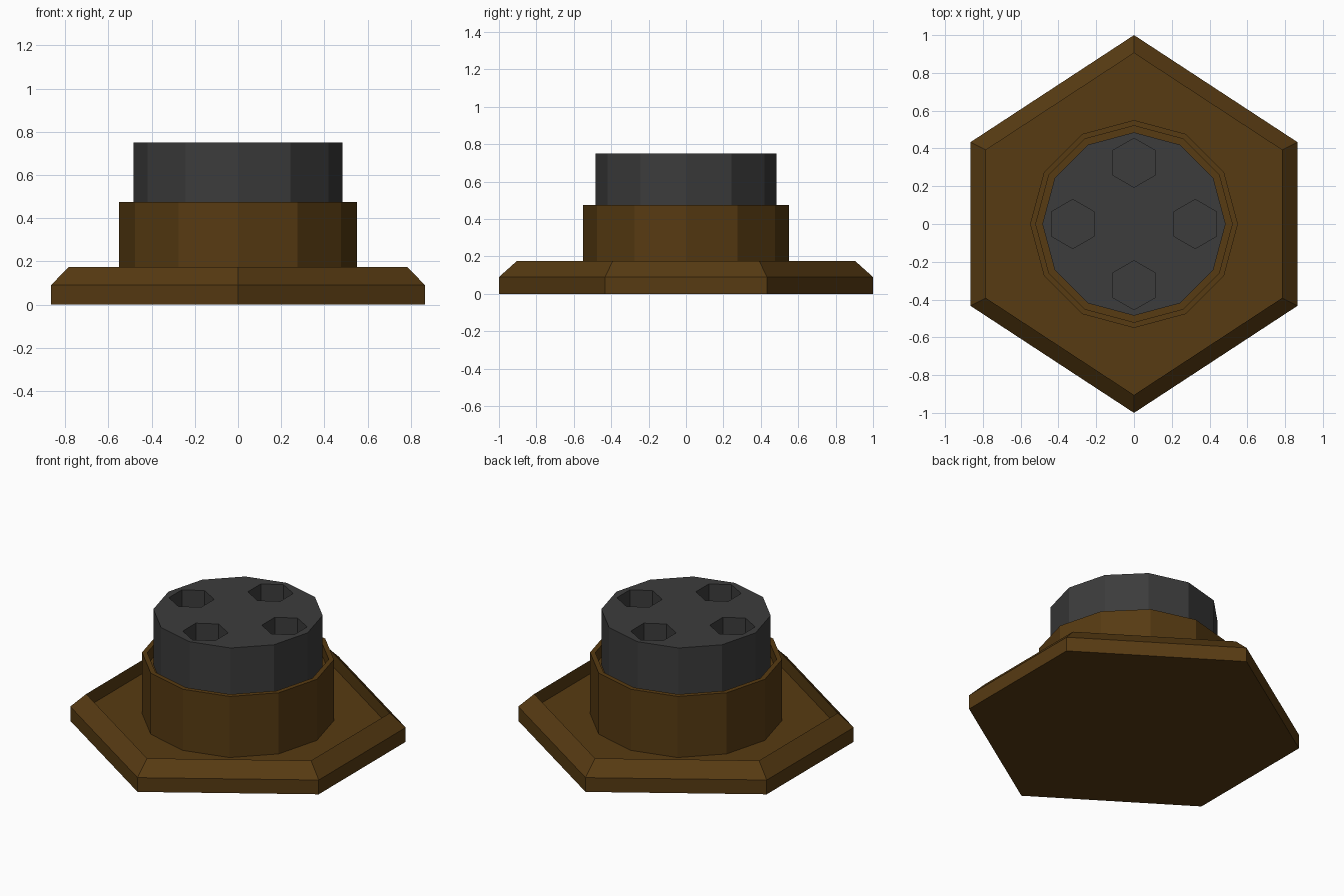
import bpy, bmesh, math

if "Cube" in bpy.data.objects:
    bpy.data.objects.remove(bpy.data.objects["Cube"])


def material(name, rgb):
    m = bpy.data.materials.new(name)
    m.diffuse_color = (*rgb, 1)
    m.use_nodes = True
    m.node_tree.nodes["Principled BSDF"].inputs["Base Color"].default_value = m.diffuse_color
    return m


brown = material("dark_bronze", (0.095, 0.043, 0.006))
grey = material("dark_grey", (0.045, 0.045, 0.045))


def polygon(n):
    # regular outline with a corner on +y
    return [(math.sin(2 * math.pi * i / n), math.cos(2 * math.pi * i / n)) for i in range(n)]


def add_stack(bm, outline, profile, centre=(0, 0), bottom=True):
    # skin an outline scaled along a (scale, z) profile
    loops = [[bm.verts.new((centre[0] + x * s, centre[1] + y * s, z)) for x, y in outline]
             for s, z in profile]
    n = len(outline)
    for a, b in zip(loops, loops[1:]):
        for i in range(n):
            j = (i + 1) % n
            bm.faces.new((a[j], a[i], b[i], b[j]))
    bm.faces.new(loops[-1][::-1])
    if bottom:
        bm.faces.new(loops[0])


def finish(name, bm, mat):
    me = bpy.data.meshes.new(name)
    bm.to_mesh(me)
    bm.free()
    ob = bpy.data.objects.new(name, me)
    me.materials.append(mat)
    bpy.context.collection.objects.link(ob)
    return ob


# hexagonal base plate: chamfered rim around a sunken floor
hexagon = [(0, 1), (0.866, 0.433), (0.866, -0.433), (0, -1), (-0.866, -0.433), (-0.866, 0.433)]
bm = bmesh.new()
add_stack(bm, hexagon, [(1, 0), (1, 0.09), (0.905, 0.175), (0.905, 0.09)])
finish("base_plate", bm, brown)

# twelve-sided collar with a thin lip and a groove around the core
bm = bmesh.new()
add_stack(bm, polygon(12), [(0.55, 0.09), (0.55, 0.475), (0.52, 0.475), (0.52, 0.4)], bottom=False)
finish("collar", bm, brown)

# core block
bm = bmesh.new()
add_stack(bm, polygon(12), [(0.485, 0.4), (0.485, 0.75)])
core = finish("core", bm, grey)

# four hexagonal sockets cut into the core
bm = bmesh.new()
for k in range(4):
    a = k * math.pi / 2
    add_stack(bm, polygon(6), [(0.13, 0.55), (0.13, 0.85)],
              (0.324 * math.cos(a), 0.324 * math.sin(a)))
cutter = finish("socket_cutter", bm, grey)
cutter.hide_render = True
cutter.display_type = 'WIRE'
mod = core.modifiers.new("sockets", 'BOOLEAN')
mod.operation = 'DIFFERENCE'
mod.solver = 'EXACT'
mod.object = cutter
